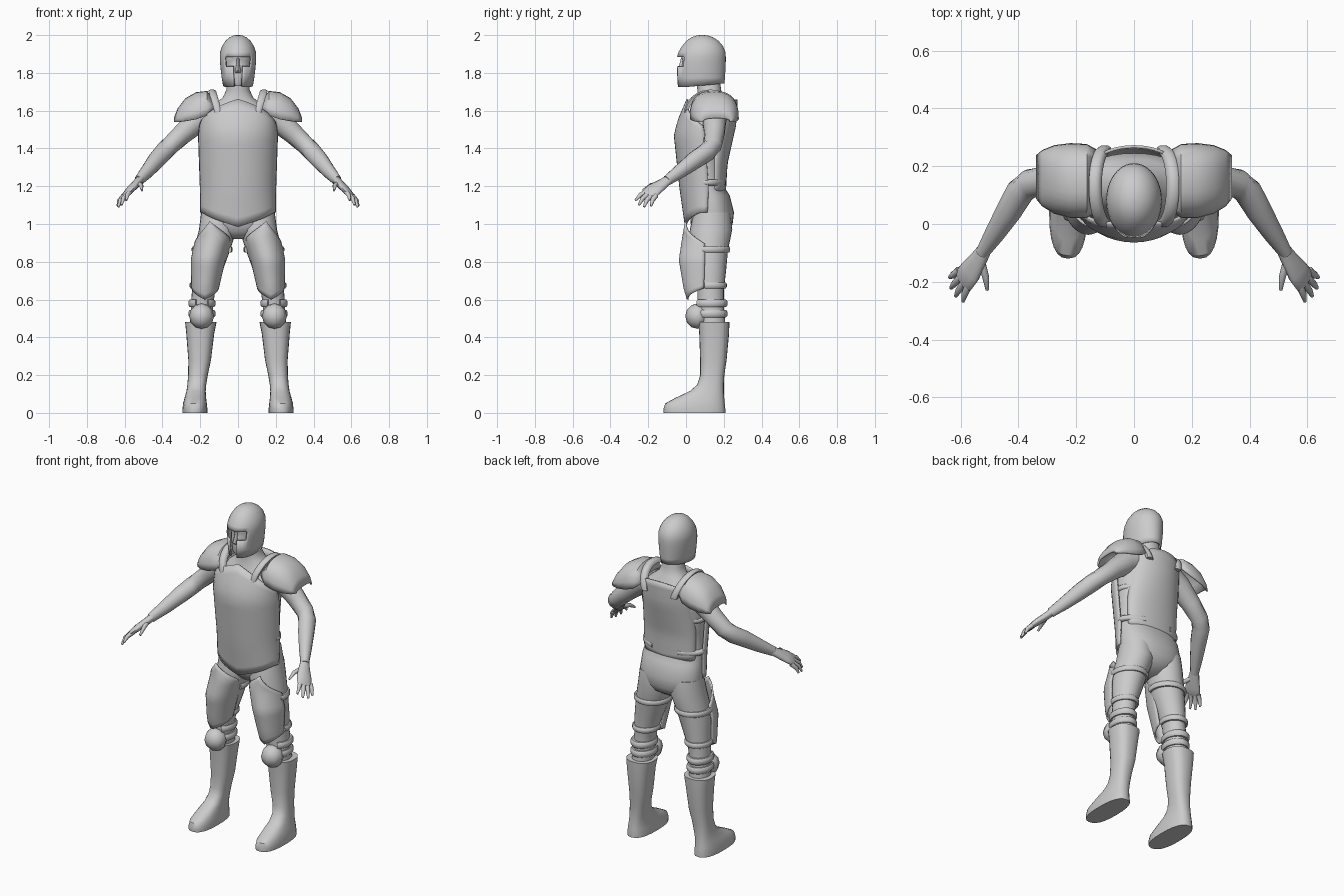
import bpy, bmesh, math
from mathutils import Vector as V

mat = bpy.data.materials.new("plain_grey")
mat.diffuse_color = (0.6, 0.6, 0.6, 1)


def finish(name, bm, mirror=False, shell=0, angle=40):
    """Turn a bmesh into a shaded object, optionally thickened and mirrored in x."""
    bmesh.ops.recalc_face_normals(bm, faces=bm.faces)
    me = bpy.data.meshes.new(name)
    bm.to_mesh(me)
    bm.free()
    me.materials.append(mat)
    me.shade_smooth()
    me.set_sharp_from_angle(angle=math.radians(angle))
    ob = bpy.data.objects.new(name, me)
    bpy.context.collection.objects.link(ob)
    if shell:
        m = ob.modifiers.new("thickness", 'SOLIDIFY')
        m.thickness, m.offset = shell, 0
    if mirror:
        m = ob.modifiers.new("mirror", 'MIRROR')
        m.use_mirror_merge = False
    return ob


def skin(rows, closed=True, caps=True):
    """Bridge rows of points into a surface."""
    bm = bmesh.new()
    vs = [[bm.verts.new(p) for p in r] for r in rows]
    n = len(vs[0])
    for a, b in zip(vs, vs[1:]):
        for i in range(n if closed else n - 1):
            j = (i + 1) % n
            bm.faces.new((a[i], a[j], b[j], b[i]))
    if caps:
        bm.faces.new(vs[0])
        bm.faces.new(vs[-1])
    return bm


def power(t, e):
    return math.copysign(abs(t) ** e, t)


def stack(sections, n=24, e=1.0):
    """Horizontal rings from (z, centre x, half width, front y, back y)."""
    rows = []
    for z, cx, rx, yf, yb in sections:
        cy, ry = (yf + yb) / 2, (yb - yf) / 2
        rows.append([(cx + rx * power(math.sin(a), e), cy - ry * power(math.cos(a), e), z)
                     for a in (2 * math.pi * i / n for i in range(n))])
    return rows


def limb(name, pts, side, n=14):
    """Tube through (x, y, z, half width, half thickness)."""
    c = [V(p[:3]) for p in pts]
    rows = []
    for i, p in enumerate(pts):
        t = (c[min(i + 1, len(c) - 1)] - c[max(i - 1, 0)]).normalized()
        s = V(side)
        s = (s - t * s.dot(t)).normalized()
        o = t.cross(s)
        rows.append([c[i] + s * p[3] * math.cos(a) + o * p[4] * math.sin(a)
                     for a in (2 * math.pi * k / n for k in range(n))])
    return finish(name, skin(rows), mirror=True, angle=60)


def lookup(prof, z):
    """Interpolate a profile whose first column is z, ascending."""
    z = min(max(z, prof[0][0]), prof[-1][0])
    for a, b in zip(prof, prof[1:]):
        if z <= b[0]:
            f = (z - a[0]) / (b[0] - a[0])
            return [p + (q - p) * f for p, q in zip(a, b)]


def plate(name, prof, bottom, top, mirror=False, nu=20, nv=14):
    """Curved plate from (z, centre x, half width, middle y, edge y)."""
    rows = []
    for j in range(nv + 1):
        row = []
        for i in range(nu + 1):
            u = 2 * i / nu - 1
            z0, z1 = bottom(abs(u)), top(abs(u))
            z = z0 + (z1 - z0) * j / nv
            _, cx, hw, ym, ye = lookup(prof, z)
            a = u * math.pi / 2
            row.append((cx + hw * math.sin(a), ye + (ym - ye) * math.cos(a), z))
        rows.append(row)
    return finish(name, skin(rows, False, False), mirror, 0.01)


def strap(name, c, A, B, W, a0, a1, hw, t, n=20):
    """Raised band along an elliptical arc; W is the direction of its width."""
    rows = []
    c, A, B, W = V(c), V(A), V(B), V(W).normalized() * hw
    for i in range(n + 1):
        a = math.radians(a0 + (a1 - a0) * i / n)
        d = A * math.cos(a) + B * math.sin(a)
        o = d.normalized() * t
        rows.append([c + d + W * w + o * h for w, h in
                     ((-1, -1), (-1, 0.4), (-0.5, 1), (0.5, 1), (1, 0.4), (1, -1))])
    return finish(name, skin(rows), mirror=True, angle=50)


# Body, hips and neck
finish("torso", skin(stack([
    (0.92, 0, 0.05, 0.08, 0.17), (0.96, 0, 0.14, 0.04, 0.23), (1.0, 0, 0.19, 0.025, 0.247),
    (1.06, 0, 0.195, 0.02, 0.254), (1.15, 0, 0.19, 0.015, 0.232), (1.2, 0, 0.182, 0.01, 0.2),
    (1.33, 0, 0.185, 0, 0.205), (1.48, 0, 0.2, -0.01, 0.235), (1.58, 0, 0.185, 0.03, 0.245),
    (1.63, 0, 0.13, 0.05, 0.225), (1.67, 0, 0.08, 0.06, 0.2), (1.71, 0, 0.062, 0.06, 0.185),
    (1.79, 0, 0.06, 0.05, 0.18)], 32, 0.9)), angle=60)

# Legs
finish("leg", skin(stack([
    (1.06, 0.105, 0.09, 0.04, 0.235), (0.97, 0.107, 0.1, 0.02, 0.245),
    (0.86, 0.138, 0.096, 0.02, 0.222), (0.75, 0.162, 0.08, 0.04, 0.212),
    (0.65, 0.182, 0.062, 0.06, 0.2), (0.57, 0.19, 0.058, 0.06, 0.2),
    (0.45, 0.195, 0.06, 0.075, 0.21)])), mirror=True, angle=60)

# Boots with feet
finish("boot", skin(stack([
    (0.48, 0.197, 0.083, 0.065, 0.23), (0.42, 0.2, 0.074, 0.07, 0.228),
    (0.28, 0.203, 0.06, 0.075, 0.215), (0.2, 0.212, 0.052, 0.075, 0.203),
    (0.15, 0.218, 0.05, 0.06, 0.2), (0.115, 0.222, 0.051, 0.02, 0.2),
    (0.08, 0.226, 0.057, -0.055, 0.202), (0.05, 0.228, 0.063, -0.11, 0.205),
    (0.02, 0.228, 0.066, -0.12, 0.208), (0, 0.228, 0.066, -0.118, 0.208)], 24, 0.8)),
    mirror=True)

# Arms and hands
limb("arm", [(0.13, 0.15, 1.6, 0.07, 0.07), (0.2, 0.15, 1.56, 0.068, 0.066),
             (0.29, 0.15, 1.48, 0.055, 0.055), (0.36, 0.14, 1.415, 0.05, 0.05),
             (0.395, 0.11, 1.38, 0.05, 0.05), (0.43, 0.05, 1.34, 0.048, 0.046),
             (0.48, -0.03, 1.28, 0.038, 0.036), (0.525, -0.1, 1.23, 0.028, 0.024)], (0, 0, 1))
limb("palm", [(0.515, -0.085, 1.24, 0.025, 0.022), (0.54, -0.125, 1.212, 0.034, 0.021),
              (0.567, -0.165, 1.185, 0.045, 0.02), (0.59, -0.195, 1.16, 0.046, 0.015),
              (0.597, -0.203, 1.152, 0.035, 0.008)], (0.05, 0.095, -0.03))
digits = {"thumb": ((0.53, -0.125, 1.215), (0.513, -0.185, 1.205), (0.508, -0.228, 1.178)),
          "index_finger": ((0.57, -0.205, 1.172), (0.585, -0.24, 1.155), (0.592, -0.268, 1.125)),
          "middle_finger": ((0.583, -0.195, 1.162), (0.607, -0.23, 1.135), (0.617, -0.25, 1.1)),
          "ring_finger": ((0.597, -0.18, 1.152), (0.623, -0.208, 1.125), (0.634, -0.222, 1.09)),
          "little_finger": ((0.605, -0.16, 1.15), (0.628, -0.178, 1.125), (0.638, -0.185, 1.095))}
for name, (a, b, c) in digits.items():
    limb(name, [(*a, 0.014, 0.014), (*b, 0.012, 0.012), (*c, 0.006, 0.006)], (1, 0.3, 0.2), 8)

# Chest and back plates
plate("chest_plate", [(0.98, 0, 0.195, 0, 0.11), (1.19, 0, 0.197, -0.03, 0.12),
                      (1.475, 0, 0.207, -0.06, 0.1), (1.56, 0, 0.195, -0.035, 0.08),
                      (1.66, 0, 0.17, 0.008, 0.07)],
      lambda u: 0.985 + 0.075 * min(1, u * 1.3), lambda u: 1.66 - 0.08 * u - 0.06 * u * u)
plate("back_plate", [(1.15, 0, 0.165, 0.205, 0.15), (1.32, 0, 0.17, 0.215, 0.15),
                     (1.53, 0, 0.165, 0.262, 0.16), (1.66, 0, 0.15, 0.268, 0.19)],
      lambda u: 1.16 + 0.02 * u, lambda u: 1.66 - 0.07 * u * u)

# Thigh plates and knee pads
plate("thigh_plate", [(0.6, 0.176, 0.062, 0.01, 0.09), (0.66, 0.174, 0.068, -0.008, 0.095),
                      (0.81, 0.158, 0.087, -0.033, 0.1), (0.93, 0.13, 0.09, -0.015, 0.1),
                      (1.015, 0.15, 0.06, 0.0, 0.08)],
      lambda u: 0.6 + 0.06 * u, lambda u: 1.015 - 0.12 * u, mirror=True)
bm = bmesh.new()
bmesh.ops.create_uvsphere(bm, u_segments=8, v_segments=6, radius=1)
for v in bm.verts:
    v.co = (0.193 + 0.066 * v.co.x, 0.06 + 0.064 * v.co.y, 0.512 + 0.067 * v.co.z)
finish("knee_pad", bm, mirror=True, angle=50)

# Shoulder guards: open domes made of arches running front to back
arches = [(0.125, 0.05, 0.25, 1.645, 1.61), (0.165, 0.025, 0.272, 1.7, 1.575),
          (0.22, 0.025, 0.275, 1.693, 1.555), (0.275, 0.04, 0.268, 1.662, 1.545),
          (0.315, 0.065, 0.252, 1.61, 1.54), (0.335, 0.09, 0.235, 1.56, 1.54)]
rows = []
for x, y0, y1, top, base in arches:
    rows.append([(x, (y0 + y1) / 2 - (y1 - y0) / 2 * power(math.cos(a), 0.8),
                  base + (top - base) * math.sin(a) ** 0.8)
                 for a in (math.pi * k / 14 for k in range(15))])
finish("shoulder_guard", skin(rows, False, False), True, 0.01)

# Straps
strap("shoulder_strap", (0.1, 0.13, 1.58), (0, -0.13, 0), (0.035, 0, 0.12), (1, 0, 0),
      0, 180, 0.02, 0.012)
for z in (1.22, 1.42):
    strap("side_strap", (0, 0.11, z), (0.192, 0, 0), (0, 0.1, 0), (0, 0, 1), -10, 65, 0.015, 0.012)
for name, z, cx, rx, cy, ry in (("upper_thigh_strap", 0.865, 0.137, 0.098, 0.12, 0.104),
                                ("lower_thigh_strap", 0.675, 0.178, 0.068, 0.128, 0.078)):
    strap(name, (cx, cy, z), (rx, 0, 0), (0, ry, 0), (0, 0, 1), -20, 200, 0.016, 0.01)
for z in (0.525, 0.58):
    strap("knee_strap", (0.191, 0.132, z), (0.06, 0, 0), (0, 0.076, 0), (0, 0, 1),
          -60, 240, 0.019, 0.012)

# Face and nose inside the helmet
finish("face", skin(stack([
    (1.73, 0, 0.03, -0.02, 0.12), (1.75, 0, 0.05, -0.028, 0.15), (1.8, 0, 0.065, -0.028, 0.17),
    (1.845, 0, 0.075, -0.022, 0.18), (1.865, 0, 0.077, -0.018, 0.18), (1.89, 0, 0.078, -0.028, 0.18),
    (1.94, 0, 0.055, 0.02, 0.15)])), angle=60)
finish("nose", skin(stack([
    (1.8, 0, 0.015, -0.034, 0), (1.812, 0, 0.016, -0.049, 0), (1.84, 0, 0.01, -0.036, 0),
    (1.88, 0, 0.008, -0.026, 0)], 8)), angle=60)

# Helmet with a cut eye and mouth opening
bm = skin(stack([
    (1.725, 0, 0.076, -0.044, 0.2), (1.775, 0, 0.083, -0.047, 0.203), (1.835, 0, 0.09, -0.05, 0.206),
    (1.86, 0, 0.092, -0.048, 0.207), (1.885, 0, 0.093, -0.044, 0.207), (1.91, 0, 0.091, -0.036, 0.205),
    (1.94, 0, 0.081, -0.018, 0.193), (1.967, 0, 0.064, 0.005, 0.17), (1.985, 0, 0.044, 0.03, 0.142),
    (1.994, 0, 0.023, 0.055, 0.115), (1.997, 0, 0.006, 0.078, 0.092)], 48), caps=False)
bmesh.ops.holes_fill(bm, edges=[e for e in bm.edges if e.is_boundary and e.verts[0].co.z > 1.99])
opening = []
for f in bm.faces:
    p = f.calc_center_median()
    if p.y < 0.05 and ((1.835 < p.z < 1.885 and abs(p.x) < 0.064) or (p.z < 1.835 and abs(p.x) < 0.022)):
        opening.append(f)
bmesh.ops.delete(bm, geom=opening, context='FACES')
for v in bm.verts:
    if v.co.z < 1.73:
        v.co.z += 0.1 * max(0, v.co.y)
finish("helmet", bm, shell=0.007)
